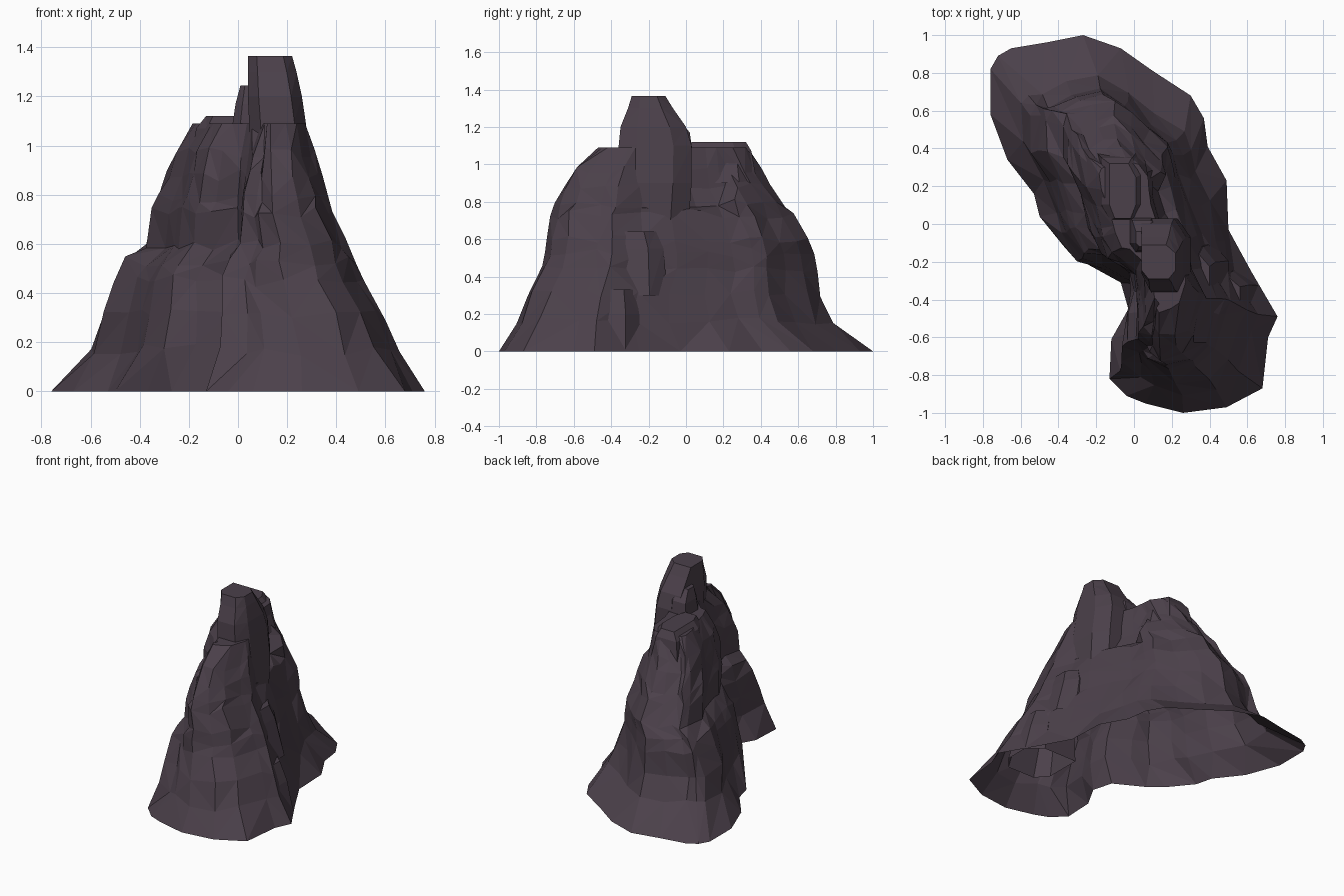
import bpy
import bmesh
import random
from mathutils import Vector

random.seed(5)

default_cube = bpy.data.objects.get("Cube")
if default_cube:
    bpy.data.objects.remove(default_cube, do_unlink=True)

# One dark stone colour
stone = bpy.data.materials.new("dark purple stone")
stone.use_nodes = True
stone_colour = (0.07, 0.051, 0.068, 1)
stone.diffuse_color = stone_colour
stone.node_tree.nodes["Principled BSDF"].inputs["Base Color"].default_value = stone_colour


def loft(name, rings):
    """Skin a stack of rings, cap the top and leave the underside open."""
    bm = bmesh.new()
    loops = [[bm.verts.new(point) for point in ring] for ring in rings]
    count = len(loops[0])
    for lower, upper in zip(loops, loops[1:]):
        for i in range(count):
            j = (i + 1) % count
            quad = (lower[i], lower[j], upper[j], upper[i])
            # Vary the diagonals so the facets look fractured
            if random.random() < 0.5:
                quad = quad[1:] + quad[:1]
            bm.faces.new((quad[0], quad[1], quad[2]))
            bm.faces.new((quad[0], quad[2], quad[3]))
    cap = bm.faces.new(loops[-1])
    bmesh.ops.triangulate(bm, faces=[cap])
    bmesh.ops.recalc_face_normals(bm, faces=bm.faces)
    mesh = bpy.data.meshes.new(name)
    bm.to_mesh(mesh)
    bm.free()
    mesh.materials.append(stone)
    obj = bpy.data.objects.new(name, mesh)
    bpy.context.collection.objects.link(obj)
    return obj


# Winding footprint of the rock, clockwise from the back
footprint = [Vector(p) for p in (
    (-.27, 1), (-.07, .93), (.1, .81), (.3, .68), (.37, .56), (.39, .41),
    (.49, .23), (.5, -.03), (.62, -.25), (.76, -.49), (.71, -.6), (.68, -.87),
    (.49, -.97), (.26, -1), (.06, -.95), (-.04, -.91), (-.13, -.82),
    (-.12, -.61), (-.03, -.45), (-.07, -.31), (-.27, -.2), (-.37, -.12),
    (-.5, .04), (-.53, .16), (-.67, .34), (-.76, .58), (-.76, .82),
    (-.72, .89), (-.65, .93), (-.47, .96))]

# Height, then the left, right, front and back limits of the rock there
levels = (
    (0, -.76, .76, -1, 1), (.17, -.59, .665, -.915, .78),
    (.31, -.55, .6, -.85, .71), (.45, -.5, .51, -.78, .7),
    (.53, -.46, .475, -.755, .68), (.6, -.37, .445, -.74, .65),
    (.73, -.345, .385, -.715, .58), (.79, -.325, .37, -.69, .535),
    (.88, -.285, .34, -.65, .46), (.97, -.25, .315, -.59, .41),
    (1.09, -.18, .28, -.47, .34))


def clamp(value):
    return max(0, min(1, value))


def inward(i):
    tangent = footprint[(i + 1) % len(footprint)] - footprint[i - 1]
    return Vector((tangent.y, -tangent.x)).normalized()


# Shallow vertical grooves; the outermost columns keep the outline
grooves = [0 if abs(p.x) > .7 or abs(p.y) > .95 else random.uniform(-.03, .045)
           for p in footprint]


def section(height, left, right, front, back):
    ring = []
    for i, p in enumerate(footprint):
        x = left + (p.x + .76) / 1.52 * (right - left)
        y = front + (p.y + 1) / 2 * (back - front)
        z = height
        if height > 0:
            push = inward(i) * grooves[i] * (right - left)
            x += push.x + random.uniform(-.008, .008)
            y += push.y + random.uniform(-.012, .012)
            if height < 1:
                z += random.uniform(-.025, .025)
            # The front mass leans away from the cleft at the waist
            lean = clamp((.26 - p.x) * 2.5) * clamp((-.31 - p.y) * 2.5)
            x += lean * height * .1
            # Shelf on the left flank between the two summits
            if height > .75 and .0 < y < .24 and x > (left + right) / 2:
                x -= .06
        ring.append((x, y, z))
    return ring


loft("rock_body", [section(*level) for level in levels])


def crag(name, rings):
    """Eight-sided crag: every ring is a height and its four limits."""
    outline = ((0, 1), (.3, 1), (.72, 1), (1, .75),
               (1, .25), (.8, 0), (.2, 0), (0, .25))
    stack = []
    for z, left, right, front, back in rings:
        stack.append([(left + u * (right - left), front + v * (back - front), z)
                      for u, v in outline])
    return loft(name, stack)


# Main summit with its tapering neck
crag("summit_tower", (
    (.5, .06, .3, -.38, .0), (.9, .05, .3, -.37, .03),
    (1.1, .045, .275, -.36, .03), (1.2, .04, .26, -.35, 0),
    (1.3, .04, .238, -.31, -.07), (1.365, .04, .22, -.29, -.11)))
crag("summit_spur", (
    (.9, -.05, .15, -.17, .06), (1.17, -.01, .13, -.14, .02),
    (1.245, .01, .1, -.12, -.04)))

# Rear summit
crag("rear_summit", (
    (.9, -.2, .1, .0, .38), (1.07, -.17, .05, .02, .35),
    (1.12, -.13, .01, .03, .32)))

# Terraces stepping down the left flank
crag("lower_terrace", (
    (0, .3, .66, -.58, -.24), (.2, .3, .61, -.54, -.25),
    (.33, .3, .56, -.52, -.27)))
crag("middle_terrace", (
    (.3, .2, .5, -.48, -.1), (.55, .2, .43, -.45, -.12),
    (.64, .2, .4, -.42, -.16)))
